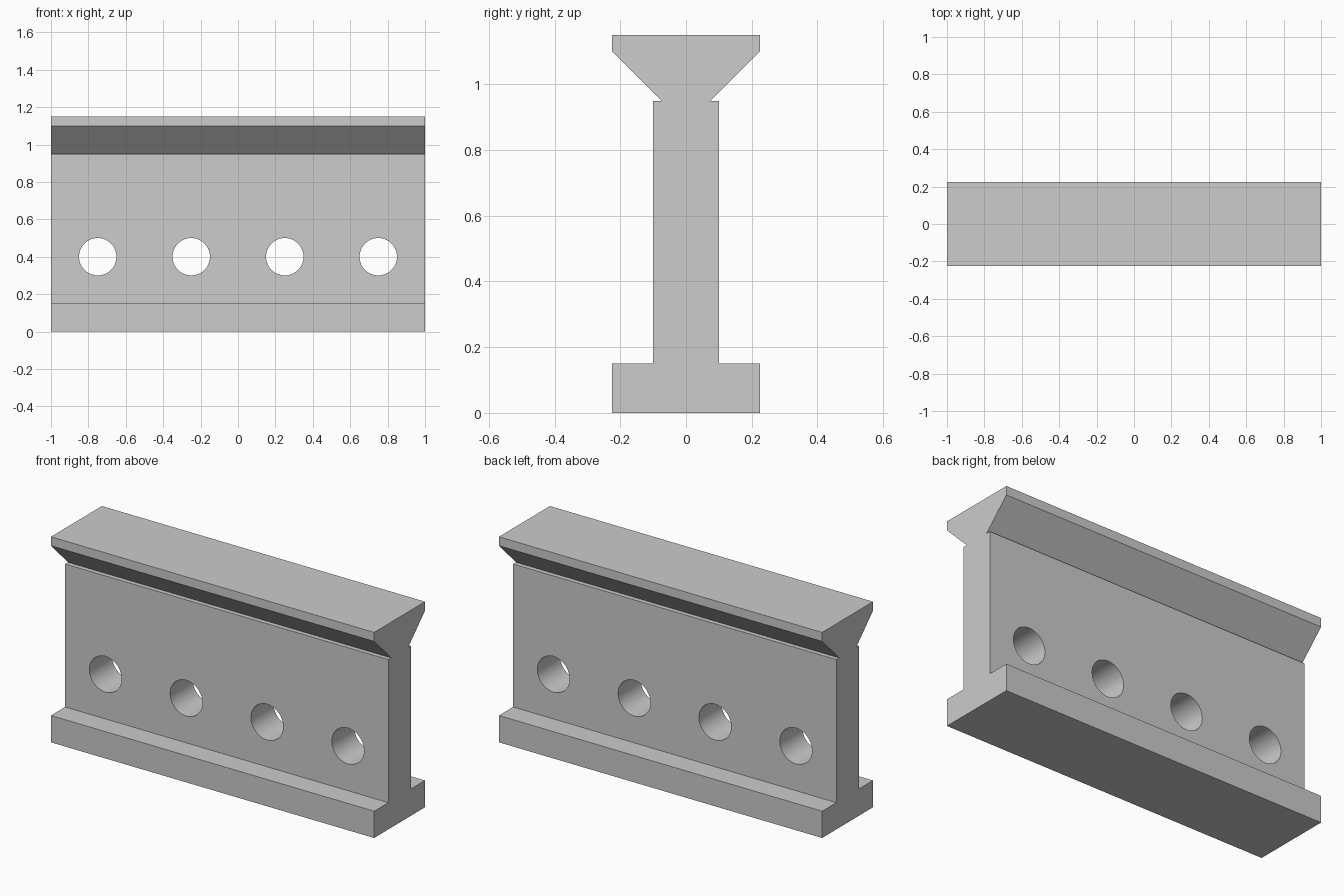
import bpy
import bmesh
import math
from mathutils import Matrix

default_cube = bpy.data.objects.get("Cube")
if default_cube:
    bpy.data.objects.remove(default_cube, do_unlink=True)

LENGTH = 2.0

# Single plain grey
grey = bpy.data.materials.new("plain grey")
grey.use_nodes = True
colour = (0.604, 0.604, 0.604, 1.0)
grey.diffuse_color = colour
grey.node_tree.nodes["Principled BSDF"].inputs["Base Color"].default_value = colour


def add_object(name, bm):
    bmesh.ops.recalc_face_normals(bm, faces=bm.faces)
    mesh = bpy.data.meshes.new(name)
    bm.to_mesh(mesh)
    bm.free()
    mesh.materials.append(grey)
    obj = bpy.data.objects.new(name, mesh)
    bpy.context.collection.objects.link(obj)
    return obj


# Beam: half section (y, z) from foot to flared head, mirrored and extruded
half = [(0.225, 0), (0.225, 0.15), (0.1, 0.15), (0.1, 0.95),
        (0.075, 0.95), (0.225, 1.1), (0.225, 1.15)]
section = half + [(-y, z) for y, z in reversed(half)]
bm = bmesh.new()
end = bm.faces.new([bm.verts.new((-LENGTH / 2, y, z)) for y, z in section])
swept = bmesh.ops.extrude_face_region(bm, geom=[end], use_keep_orig=True)
bmesh.ops.translate(bm, vec=(LENGTH, 0, 0),
                    verts=[v for v in swept["geom"] if isinstance(v, bmesh.types.BMVert)])
beam = add_object("beam", bm)

# Row of round holes through the web
bm = bmesh.new()
for x in (-0.75, -0.25, 0.25, 0.75):
    place = Matrix.Translation((x, 0, 0.4)) @ Matrix.Rotation(math.pi / 2, 4, "X")
    bmesh.ops.create_cone(bm, cap_ends=True, segments=64, radius1=0.1,
                          radius2=0.1, depth=0.4, matrix=place)
cutter = add_object("hole_cutter", bm)
cutter.hide_render = True

bpy.ops.object.select_all(action="DESELECT")
bpy.context.view_layer.objects.active = beam
beam.select_set(True)
cut = beam.modifiers.new("holes", "BOOLEAN")
cut.operation = "DIFFERENCE"
cut.solver = "EXACT"
cut.object = cutter
bpy.ops.object.modifier_apply(modifier=cut.name)
bpy.data.objects.remove(cutter, do_unlink=True)

# Smooth hole walls, crisp edges elsewhere
bpy.ops.object.shade_smooth_by_angle(angle=math.radians(30))
